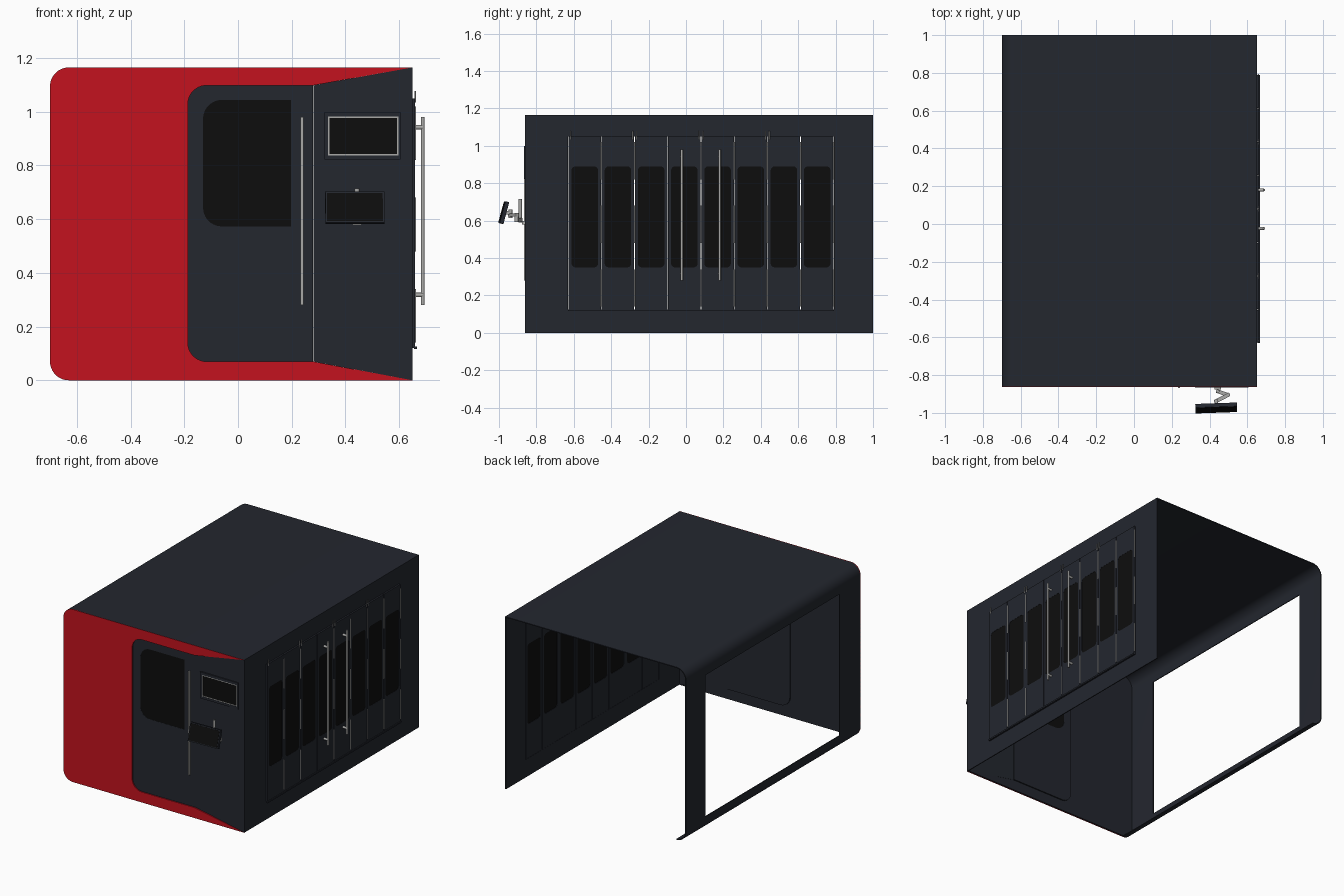
import bpy, bmesh, math
from mathutils import Matrix, Vector, Euler

if "Cube" in bpy.data.objects:
    bpy.data.objects.remove(bpy.data.objects["Cube"])

def mat(name, rgb):
    m = bpy.data.materials.new(name)
    m.diffuse_color = (*rgb, 1)
    m.use_nodes = True
    m.node_tree.nodes["Principled BSDF"].inputs["Base Color"].default_value = m.diffuse_color
    return m

DARK = mat("dark_paint", (0.017, 0.020, 0.028))
RED = mat("red_paint", (0.55, 0.006, 0.013))
GLASS = mat("black_glass", (0.004, 0.004, 0.004))
STEEL = mat("steel", (0.40, 0.40, 0.39))
AXES = {'y': Matrix(((1, 0, 0), (0, 0, -1), (0, 1, 0))),
        'x': Matrix(((0, 0, 1), (1, 0, 0), (0, 1, 0)))}

def fillet(pts, seg=10):
    """Closed outline; points are (u, v) or (u, v, corner_radius)."""
    out, n = [], len(pts)
    for i, p in enumerate(pts):
        c = Vector(p[:2])
        if len(p) < 3:
            out.append(c)
            continue
        a = (Vector(pts[i - 1][:2]) - c).normalized()
        b = (Vector(pts[(i + 1) % n][:2]) - c).normalized()
        half = a.angle(b) / 2
        centre = c + (a + b).normalized() * (p[2] / math.sin(half))
        d = p[2] / math.tan(half)
        s, e = c + a * d - centre, c + b * d - centre
        ang = s.angle(e)
        for k in range(seg + 1):
            t = k / seg
            out.append(centre + (s * math.sin((1 - t) * ang) + e * math.sin(t * ang)) / math.sin(ang))
    return out

def rect(u0, v0, u1, v1, r=0):
    p = [(u0, v0), (u1, v0), (u1, v1), (u0, v1)]
    return [(*q, r) for q in p] if r else p

def add(name, bm, material):
    me = bpy.data.meshes.new(name)
    bmesh.ops.recalc_face_normals(bm, faces=bm.faces[:])
    bm.to_mesh(me)
    bm.free()
    me.materials.append(material)
    ob = bpy.data.objects.new(name, me)
    bpy.context.collection.objects.link(ob)
    return ob

def plate(name, axis, d0, d1, material, *loops):
    """Flat plate between d0 and d1 along an axis; first loop outer, others holes."""
    cu = bpy.data.curves.new(name, 'CURVE')
    cu.dimensions, cu.fill_mode, cu.extrude = '2D', 'BOTH', abs(d1 - d0) / 2
    for loop in loops:
        pts = fillet(loop)
        sp = cu.splines.new('POLY')
        sp.points.add(len(pts) - 1)
        for q, p in zip(sp.points, pts):
            q.co = (p.x, p.y, 0, 1)
        sp.use_cyclic_u = True
    tmp = bpy.data.objects.new(name + "_tmp", cu)
    bpy.context.collection.objects.link(tmp)
    me = bpy.data.meshes.new_from_object(tmp.evaluated_get(bpy.context.evaluated_depsgraph_get()))
    bm = bmesh.new()
    bm.from_mesh(me)
    bpy.data.objects.remove(tmp)
    bmesh.ops.remove_doubles(bm, verts=bm.verts[:], dist=1e-5)
    shift = Vector((0, 1, 0) if axis == 'y' else (1, 0, 0)) * (d0 + d1) / 2
    bmesh.ops.transform(bm, matrix=Matrix.Translation(shift) @ AXES[axis].to_4x4(), verts=bm.verts[:])
    return add(name, bm, material)

def box(name, centre, size, material, rot=(0, 0, 0)):
    bm = bmesh.new()
    m = Matrix.Translation(centre) @ Euler(rot).to_matrix().to_4x4() @ Matrix.Diagonal((*size, 1))
    bmesh.ops.create_cube(bm, size=1, matrix=m)
    return add(name, bm, material)

def rod(name, a, b, r, material=STEEL):
    a, b = Vector(a), Vector(b)
    bm = bmesh.new()
    q = (b - a).to_track_quat('Z', 'Y').to_matrix().to_4x4()
    bmesh.ops.create_cone(bm, cap_ends=True, segments=16, radius1=r, radius2=r,
                          depth=(b - a).length, matrix=Matrix.Translation((a + b) / 2) @ q)
    return add(name, bm, material)

# Casing: roof, left wall with rounded edges and right wall, open back and bottom
L, R, H, T, C = -0.70, 0.65, 1.165, 0.006, 0.07
casing = plate("casing", 'y', -0.86, 1.0, DARK, [
    (R, 0), (R, H), (L, H, C), (L, 0, C), (L + C + .002, 0),
    (L + C + .002, T), (L + T, T, C - T), (L + T, H - T, C - T), (R - T, H - T), (R - T, 0)])

# Openings in the left and right walls
Y0, Y1, Z0, Z1 = -0.63, 0.79, 0.12, 1.05
for nm, centre, size in (("left_cutter", (L, 0.075, 0.573), (0.1, 1.43, 0.955)),
                         ("right_cutter", (R, (Y0 + Y1) / 2, (Z0 + Z1) / 2), (0.1, Y1 - Y0, Z1 - Z0))):
    cut = box(nm, centre, size, DARK)
    cut.hide_render = True
    mod = casing.modifiers.new(nm, 'BOOLEAN')
    mod.operation, mod.solver, mod.object = 'DIFFERENCE', 'EXACT', cut
    bpy.context.view_layer.objects.active = casing
    bpy.ops.object.modifier_apply(modifier=nm)
    bpy.data.objects.remove(cut)

# Red front surround with dark inner lining
surround = [(L, 0, C), (R, 0), (.28, .07), (-.187, .07, C), (-.187, 1.098, C),
            (.28, 1.098), (R, H), (L, H, C)]
plate("front_surround", 'y', -0.862, -0.856, RED, surround)
plate("front_lining", 'y', -0.856, -0.848, DARK, surround)

# Recessed front door with window
plate("front_door", 'y', -0.854, -0.840, DARK,
      [(-.187, .07, C), (.279, .07), (.279, 1.098), (-.187, 1.098, C)],
      [(-.13, .573, C), (.198, .573), (.198, 1.044), (-.13, 1.044, C)])
plate("front_window", 'y', -0.853, -0.842, GLASS,
      [(-.13, .573, C), (.198, .573), (.198, 1.044), (-.13, 1.044, C)])

# Flared control panel beside the door, sloping out to the corner
panel = plate("control_panel", 'y', -0.854, -0.846, DARK,
              [(.281, .07), (R, 0), (R, H), (.281, 1.098)])
for v in panel.data.vertices:
    v.co.y -= (v.co.x - .281) / .369 * 0.006
plate("display_frame", 'y', -0.865, -0.850, DARK, rect(.322, .822, .606, 1.0), rect(.335, .838, .597, .982))
plate("display_bezel", 'y', -0.863, -0.850, STEEL, rect(.335, .838, .597, .982), rect(.340, .843, .592, .977))
plate("display_screen", 'y', -0.861, -0.850, GLASS, rect(.340, .843, .592, .977))

# Front door handle
box("front_handle", (.238, -.861, .63), (.010, .012, .70), STEEL)

# Folding side door: eight glazed leaves with hinge strips between
N = 8
W = (Y1 - Y0) / N
for i in range(N):
    a, b = Y0 + i * W + .002, Y0 + (i + 1) * W - .002
    m = (a + b) / 2
    win = rect(m - .071, .35, m + .071, .89, .022)
    plate(f"side_leaf_{i}", 'x', .644, .660, DARK, rect(a, Z0 + .001, b, Z1 - .001), win)
    plate(f"side_glass_{i}", 'x', .646, .659, GLASS, win)
    if i != 2:
        for z in (.24, .58, .92):
            rod(f"hinge_{i}_{z}", (.659, b + .002, z - .10), (.659, b + .002, z + .10), .004)
for y in (Y0 + .012, -.285, -.265, .07, .09, .425, .445):
    rod("guide_pin", (.660, y, 1.035), (.660, y, 1.078), .003)
plate("bottom_track", 'x', .655, .666, DARK, rect(Y0, Z0 - .004, Y1, Z0 + .006))

# Long side handles on standoffs
for i, y in enumerate((-.023, .180)):
    rod(f"side_handle_{i}", (.688, y, .28), (.688, y, .98), .0065)
    for z in (.318, .942):
        rod(f"side_handle_standoff_{i}", (.655, y, z), (.688, y, z), .008)

# Tilted tablet on a folding arm
tilt = (math.radians(-15), 0, math.radians(2))
turn = Matrix.Translation((.435, -.974, .643)) @ Euler(tilt).to_matrix().to_4x4()
box("tablet_body", turn.translation, (.220, .020, .120), DARK, tilt)
box("tablet_screen", turn @ Vector((0, -.010, 0)), (.208, .003, .108), GLASS, tilt)
box("arm_foot", (.443, -.868, .588), (.035, .016, .018), STEEL)
rod("arm_post", (.443, -.886, .59), (.443, -.886, .715), .009)
for nm, p, q in (("arm_lower", (.443, -.886, .605), (.498, -.905, .605)),
                 ("arm_upper", (.498, -.905, .630), (.435, -.938, .630)),
                 ("arm_bracket", (.435, -.938, .640), (.435, -.965, .645))):
    p, q = Vector(p), Vector(q)
    d = q - p
    box(nm, (p + q) / 2, (d.length + .016, .020, .018), STEEL, (0, 0, math.atan2(d.y, d.x)))
rod("arm_elbow", (.498, -.905, .594), (.498, -.905, .642), .011)
rod("arm_wrist", (.435, -.938, .615), (.435, -.938, .660), .011)

# Smooth the rounded parts, keep hard edges
for ob in bpy.context.scene.objects:
    ob.select_set(ob.type == 'MESH')
bpy.context.view_layer.objects.active = casing
bpy.ops.object.shade_smooth_by_angle(angle=math.radians(30))
